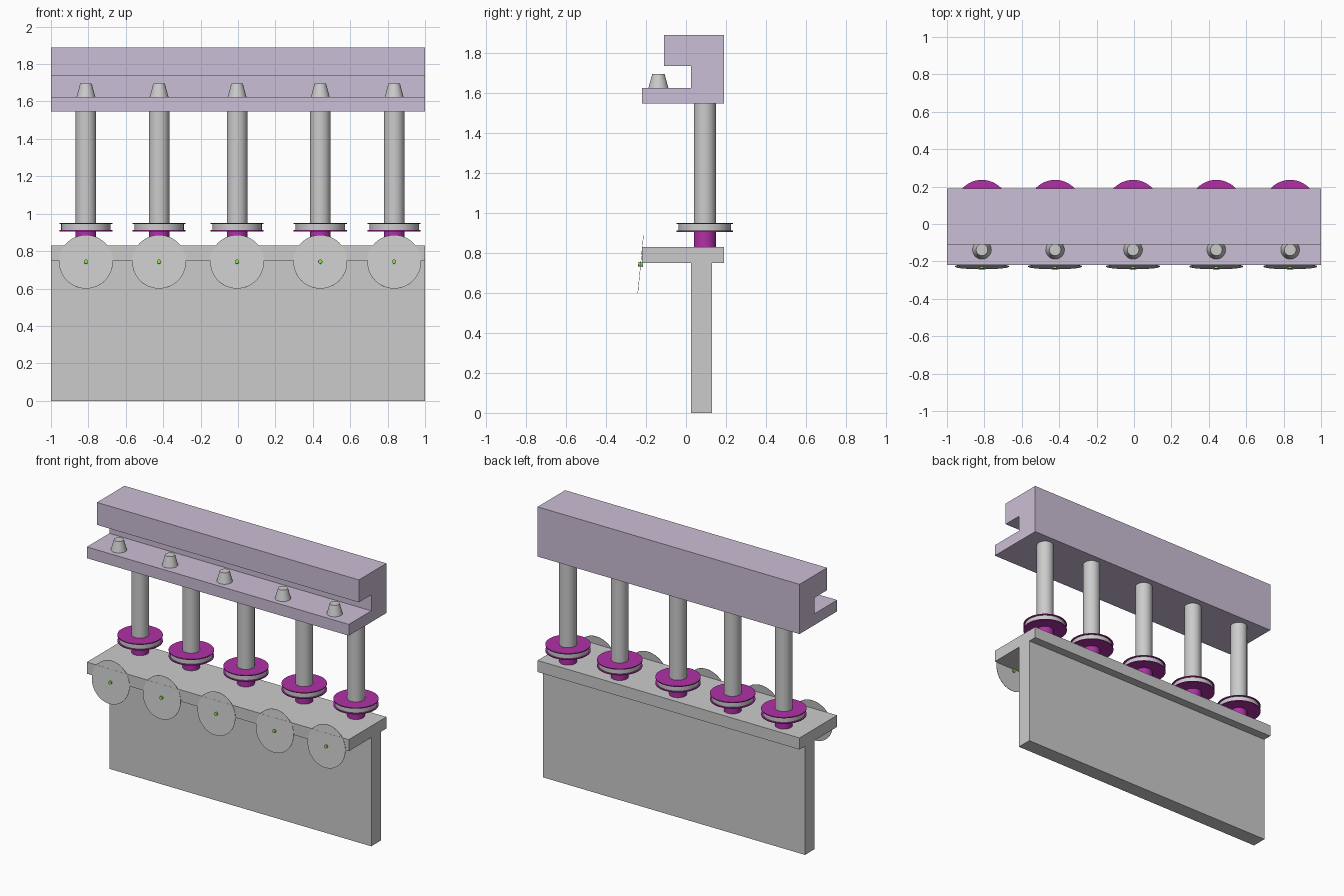
import bpy, math

if "Cube" in bpy.data.objects:
    bpy.data.objects.remove(bpy.data.objects["Cube"])


def material(name, rgb):
    m = bpy.data.materials.new(name)
    m.diffuse_color = (*rgb, 1)
    m.use_nodes = True
    m.node_tree.nodes["Principled BSDF"].inputs["Base Color"].default_value = m.diffuse_color
    return m


LAVENDER = material("lavender", (0.60, 0.52, 0.67))
PURPLE = material("purple", (0.44, 0.03, 0.39))
GREEN = material("green", (0.25, 0.75, 0.08))


def prism(name, profile, mat=None):
    """Extrude a (y, z) profile along x over the full length."""
    n = len(profile)
    verts = [(x, y, z) for x in (-1, 1) for y, z in profile]
    faces = [tuple(range(n))[::-1], tuple(range(n, 2 * n))]
    faces += [(i, (i + 1) % n, n + (i + 1) % n, n + i) for i in range(n)]
    me = bpy.data.meshes.new(name)
    me.from_pydata(verts, [], faces)
    ob = bpy.data.objects.new(name, me)
    bpy.context.collection.objects.link(ob)
    if mat:
        me.materials.append(mat)
    return ob


def drum(name, x, y, z0, z1, r0, r1=None, mat=None, tilt=0):
    """Round part from z0 to z1, tilted about x around its middle."""
    bpy.ops.mesh.primitive_cone_add(
        vertices=48, radius1=r0, radius2=r0 if r1 is None else r1,
        depth=z1 - z0, location=(x, y, (z0 + z1) / 2), rotation=(tilt, 0, 0))
    ob = bpy.context.object
    ob.name = name
    bpy.ops.object.shade_smooth_by_angle(angle=math.radians(30))
    if mat:
        ob.data.materials.append(mat)
    return ob


# T-shaped base: upright wall with a shelf on top
prism("base", [(0.025, 0), (0.13, 0), (0.13, 0.75), (0.19, 0.75),
               (0.19, 0.83), (-0.22, 0.83), (-0.22, 0.75), (0.025, 0.75)])

# Upper beam: overhanging block and lower shelf
prism("upper_block", [(0.025, 1.625), (0.19, 1.625), (0.19, 1.89),
                      (-0.11, 1.89), (-0.11, 1.735), (0.025, 1.735)], LAVENDER)
prism("upper_shelf", [(-0.22, 1.547), (0.19, 1.547), (0.19, 1.625),
                      (-0.22, 1.625)], LAVENDER)

ROD_Y = 0.094
FACE_TILT = math.radians(90 - 5.6)

for i, x in enumerate((-0.813, -0.422, -0.005, 0.44, 0.835), 1):
    # Rod, hub and flanged wheel
    drum(f"rod_{i}", x, ROD_Y, 0.94, 1.55, 0.055)
    drum(f"hub_{i}", x, ROD_Y, 0.83, 0.91, 0.055, mat=PURPLE)
    drum(f"wheel_{i}", x, ROD_Y, 0.912, 0.945, 0.132)
    drum(f"wheel_bottom_flange_{i}", x, ROD_Y, 0.906, 0.912, 0.142, mat=PURPLE)
    drum(f"wheel_top_flange_{i}", x, ROD_Y, 0.945, 0.951, 0.142, mat=PURPLE)

    # Tapered knob on the upper shelf
    drum(f"knob_{i}", x, -0.138, 1.625, 1.695, 0.05, 0.031)

    # Tilted front dial with its centre pin
    dial_y, dial_z = -0.227, 0.743
    drum(f"dial_{i}", x, dial_y, dial_z - 0.001, dial_z + 0.001, 0.144, tilt=FACE_TILT)
    drum(f"dial_pin_{i}", x, dial_y, dial_z - 0.012, dial_z + 0.012, 0.011,
         mat=GREEN, tilt=FACE_TILT)
